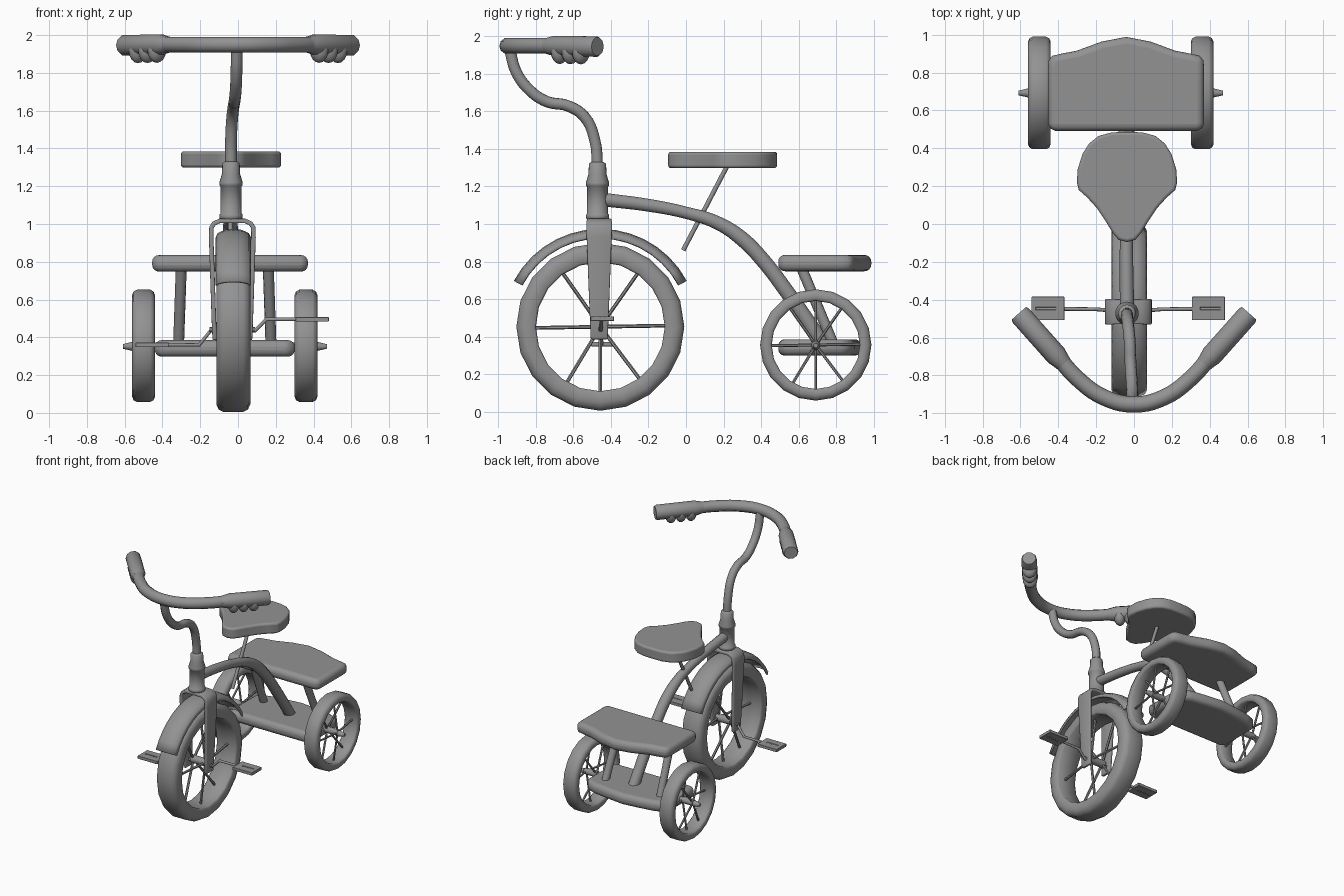
import bpy, bmesh, math
from mathutils import Vector, Matrix

if "Cube" in bpy.data.objects:
    bpy.data.objects.remove(bpy.data.objects["Cube"])

GREY = bpy.data.materials.new("dark_grey")
GREY.diffuse_color = (.29, .29, .29, 1)
GREY.use_nodes = True
GREY.node_tree.nodes["Principled BSDF"].inputs["Base Color"].default_value = GREY.diffuse_color


def finish(name, bm, bevel=0, segs=2, solid=0, smooth=40):
    bmesh.ops.recalc_face_normals(bm, faces=bm.faces)
    me = bpy.data.meshes.new(name)
    bm.to_mesh(me)
    bm.free()
    ob = bpy.data.objects.new(name, me)
    bpy.context.collection.objects.link(ob)
    if solid:
        m = ob.modifiers.new("Solidify", 'SOLIDIFY')
        m.thickness, m.offset = solid, -1
    if bevel:
        m = ob.modifiers.new("Bevel", 'BEVEL')
        m.width, m.segments, m.limit_method = bevel, segs, 'ANGLE'
        m.angle_limit = math.radians(45)
    shade(ob, smooth)
    return ob


def shade(ob, angle=40):
    ob.data.materials.clear()
    ob.data.materials.append(GREY)
    bpy.ops.object.select_all(action='DESELECT')
    ob.select_set(True)
    bpy.context.view_layer.objects.active = ob
    bpy.ops.object.shade_smooth_by_angle(angle=math.radians(angle))


def tube(name, pts, r, radii=None, res=5, straight=False):
    """Round tube through points."""
    cu = bpy.data.curves.new(name, 'CURVE')
    cu.dimensions, cu.bevel_depth, cu.bevel_resolution = '3D', r, 3
    cu.use_fill_caps, cu.resolution_u = True, res
    sp = cu.splines.new('BEZIER')
    sp.bezier_points.add(len(pts) - 1)
    for i, p in enumerate(pts):
        b = sp.bezier_points[i]
        b.co = p
        b.handle_left_type = b.handle_right_type = 'VECTOR' if straight else 'AUTO'
        b.radius = radii[i] if radii else 1
    ob = bpy.data.objects.new(name, cu)
    bpy.context.collection.objects.link(ob)
    bpy.ops.object.select_all(action='DESELECT')
    ob.select_set(True)
    bpy.context.view_layer.objects.active = ob
    bpy.ops.object.convert(target='MESH')
    shade(bpy.context.object)
    return bpy.context.object


def rod(bm, a, b, r, r2=None, n=8):
    a, b = Vector(a), Vector(b)
    d = b - a
    mat = Matrix.Translation((a + b) / 2) @ d.to_track_quat('Z', 'Y').to_matrix().to_4x4()
    bmesh.ops.create_cone(bm, cap_ends=True, segments=n, radius1=r,
                          radius2=r if r2 is None else r2, depth=d.length, matrix=mat)


def lathe(name, prof, n, axis, c, closed=False):
    """Spin (along, radius) profile round X or Z through c."""
    bm = bmesh.new()
    rings = []
    for i in range(n):
        t = 2 * math.pi * i / n
        u, v = math.cos(t), math.sin(t)
        rings.append([bm.verts.new((c[0] + a, c[1] + r * u, c[2] + r * v) if axis == 'X'
                                   else (c[0] + r * u, c[1] + r * v, c[2] + a)) for a, r in prof])
    m = len(prof)
    for i in range(n):
        p, q = rings[i], rings[(i + 1) % n]
        for j in range(m if closed else m - 1):
            k = (j + 1) % m
            bm.faces.new((p[j], q[j], q[k], p[k]))
    if not closed:
        bm.faces.new([r[0] for r in rings])
        bm.faces.new([r[-1] for r in rings])
    return finish(name, bm, smooth=50)


def slab(name, half, cx, z0, z1, bevel, segs=3):
    """Extruded plate from a half outline mirrored about x = cx."""
    bm = bmesh.new()
    pts = half + [(-x, y) for x, y in reversed(half) if x > 0]
    f = bm.faces.new([bm.verts.new((cx + x, y, z0)) for x, y in pts])
    g = bmesh.ops.extrude_face_region(bm, geom=[f])['geom']
    bmesh.ops.translate(bm, vec=(0, 0, z1 - z0), verts=[v for v in g if isinstance(v, bmesh.types.BMVert)])
    return finish(name, bm, bevel, segs)


def wheel(name, c, R, rin, hw, hub_w, hub_r, spoke_r, ch):
    s = [(-hw + ch * 1.1, R), (-hw + ch * .35, R - ch * .4), (-hw, R - ch * 1.2), (-hw, rin + .01), (-hw + .01, rin)]
    lathe(name + "_tire", s + [(-a, r) for a, r in reversed(s)], 20, 'X', c, True)
    bm = bmesh.new()
    rod(bm, (c[0] - hub_w, c[1], c[2]), (c[0] + hub_w, c[1], c[2]), hub_r, n=14)
    # spokes alternate between the two ends of the hub
    for i, deg in enumerate((1, 55, 90, 125, 181, 239, 270, 307)):
        t = math.radians(deg)
        d = Vector((0, math.cos(t), math.sin(t)))
        side = Vector((hub_w * .8 * (-1) ** i, 0, 0))
        rod(bm, Vector(c) + side + d * hub_r * .5, Vector(c) + side * .2 + d * (rin + .01), spoke_r, n=6)
    finish(name + "_spokes", bm)


CX = -.03
FW = (-.025, -.457, .452)

# wheels
wheel("front_wheel", FW, .448, .344, .09, .065, .03, .01, .035)
wheel("rear_wheel_left", (-.50, .692, .355), .297, .235, .06, .055, .025, .008, .022)
wheel("rear_wheel_right", (.36, .692, .355), .297, .235, .06, .055, .025, .008, .022)

# rear axle with pointed caps
bm = bmesh.new()
rod(bm, (-.575, .692, .352), (.435, .692, .352), .02, n=12)
for s in (-1, 1):
    rod(bm, (-.07 + s * .49, .692, .352), (-.07 + s * .54, .692, .352), .024, .012, 12)
finish("rear_axle", bm)

# front fender: curved strip over the wheel
bm = bmesh.new()
rows = []
for i in range(15):
    t = math.radians(28 + 124 * i / 14)
    rows.append([bm.verts.new((FW[0] + x, FW[1] + r * math.cos(t), FW[2] + r * math.sin(t)))
                 for x, r in ((-.094, .475), (-.082, .5), (-.045, .517), (0, .522),
                              (.045, .517), (.082, .5), (.094, .475))])
for p, q in zip(rows, rows[1:]):
    for j in range(6):
        bm.faces.new((p[j], p[j + 1], q[j + 1], q[j]))
finish("front_fender", bm, solid=.012)

# fork: tapered strap bent over the wheel (x, z, half depth)
leg = [(-.105, .385, .045), (-.11, .5, .05), (-.124, .93, .067), (-.122, .985, .068),
       (-.105, 1.012, .068), (-.07, 1.028, .066)]
strap = leg + [(-x, z, w) for x, z, w in reversed(leg)]
bm = bmesh.new()
rows = [[bm.verts.new((CX + x, -.463 + s * w, z)) for s in (-1, 1)] for x, z, w in strap]
for p, q in zip(rows, rows[1:]):
    bm.faces.new((p[0], p[1], q[1], q[0]))
finish("fork", bm, bevel=.006, solid=.024)

# steering head
lathe("steering_head", [(1.02, .05), (1.03, .062), (1.05, .062), (1.055, .056), (1.2, .056), (1.205, .062),
                        (1.22, .062), (1.265, .048), (1.32, .046), (1.33, .035)],
      20, 'Z', (-.037, -.472, 0))

# handlebar stem
tube("handlebar_stem", [(-.037, -.472, 1.3), (-.037, -.485, 1.44), (-.03, -.54, 1.57), (-.022, -.63, 1.63),
                        (-.018, -.74, 1.652), (-.012, -.83, 1.71), (-.008, -.905, 1.81), (-.006, -.94, 1.93)], .031)

# handlebar and finger grips
tube("handlebar", [(-.42, -.68, 1.95), (-.30, -.815, 1.95), (-.16, -.915, 1.95), (0, -.953, 1.95),
                   (.16, -.915, 1.95), (.30, -.815, 1.95), (.42, -.68, 1.95)], .043)
for side, s in (("left", -1), ("right", 1)):
    a, b = Vector((s * .37, -.74, 1.95)), Vector((s * .608, -.472, 1.946))
    tube("grip_" + side, [a.lerp(b, t) for t in (0, .06, .17, .96, 1)], .057, (.76, .84, 1, 1, .88), 2, True)
    bm = bmesh.new()
    turn = Matrix.Rotation(math.atan2(b.y - a.y, b.x - a.x), 4, 'Z')
    for t in (.25, .46, .67):
        bmesh.ops.create_uvsphere(bm, u_segments=14, v_segments=8, radius=1,
                                  matrix=Matrix.Translation(a.lerp(b, t) - Vector((0, 0, .03)))
                                  @ turn @ Matrix.Diagonal((.043, .054, .066, 1)))
    finish("grip_bumps_" + side, bm)

# main frame tube
tube("frame_tube", [(-.037, -.44, 1.13), (-.04, -.2, 1.1), (-.04, 0, 1.06), (-.04, .17, 1.005), (-.04, .3, .92),
                    (-.04, .42, .795), (-.04, .53, .65), (-.04, .65, .48), (-.04, .73, .36)], .042,
     (.9, .85, .8, .9, 1, 1, 1, 1, 1))

# seat and post
slab("seat", [(0, -.095), (.045, -.083), (.075, -.047), (.11, .01), (.16, .085), (.21, .14), (.255, .18),
              (.265, .22), (.26, .29), (.235, .37), (.20, .425), (.15, .465), (.08, .484), (0, .486)],
     -.037, 1.298, 1.385, .015)
tube("seat_post", [(-.04, .22, 1.31), (-.04, -.015, .86)], .013, straight=True)

# rear step plates and struts
slab("upper_step", [(0, .988), (.13, .963), (.26, .915), (.34, .9), (.39, .888), (.408, .865), (.412, .83),
                    (.412, .53), (.40, .505), (.375, .492), (0, .492)], -.042, .748, .835, .035, 4)
slab("lower_step", [(0, .935), (.13, .92), (.26, .9), (.335, .875), (.37, .83),
                    (.37, .53), (.345, .492), (0, .492)], -.07, .298, .385, .035, 4)
for side, x in (("left", -.31), ("right", .17)):
    s = 1 if x > 0 else -1
    tube("strut_" + side, [(x - s * .01, .61, .78), (x + s * .005, .79, .35)], .029, straight=True)

# cranks and pedals
bm = bmesh.new()
rod(bm, (-.15, -.457, .44), (.09, -.457, .44), .014)
finish("front_axle", bm)
for side, s, c, z in (("left", -1, -.455, .36), ("right", 1, .393, .495)):
    mid = .09 if s > 0 else -.145
    tube("crank_" + side, [(mid - s * .03, -.457, .435), (mid, -.455, .435), (mid + s * .06, -.45, z),
                           (c + s * .08, -.447, z)], .01, straight=True)
    bm = bmesh.new()
    for x, y, w, d in ((c, -.48, .175, .056), (c, -.412, .175, .056),
                       (c - s * .065, -.446, .045, .03), (c + s * .075, -.446, .025, .03)):
        bmesh.ops.create_cube(bm, size=1, matrix=Matrix.Translation((x, y, z)) @ Matrix.Diagonal((w, d, .024, 1)))
    finish("pedal_" + side, bm, bevel=.003)
